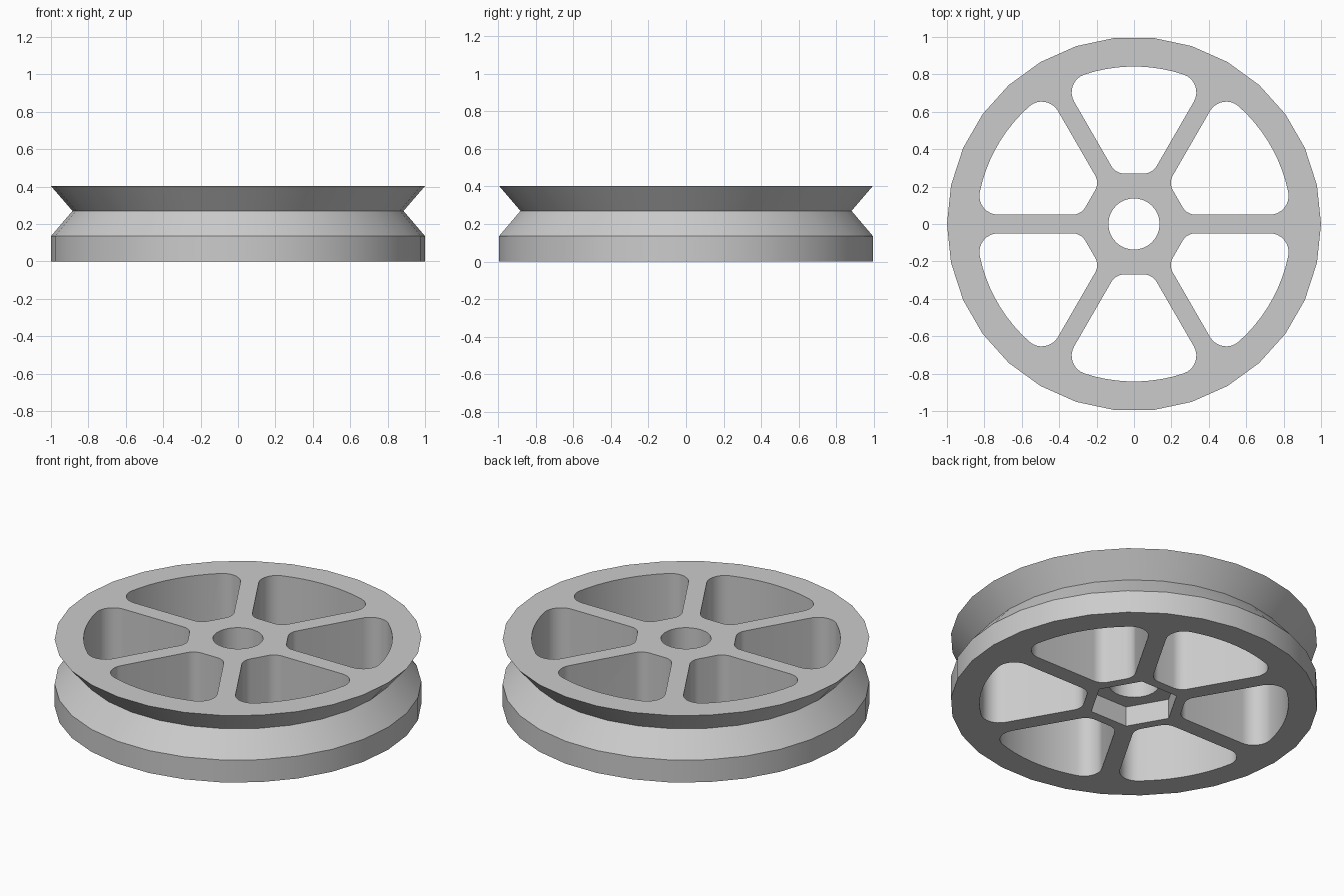
import bpy, bmesh, math
from math import sin, cos, pi, radians
from mathutils import Vector

cube = bpy.data.objects.get("Cube")
if cube:
    bpy.data.objects.remove(cube, do_unlink=True)

HEIGHT = 0.403
SIDES = 30

grey = bpy.data.materials.new("light_grey")
grey.use_nodes = True
colour = (0.6, 0.6, 0.6, 1)
grey.diffuse_color = colour
grey.node_tree.nodes["Principled BSDF"].inputs["Base Color"].default_value = colour


def make_object(name, bm):
    bmesh.ops.recalc_face_normals(bm, faces=bm.faces[:])
    mesh = bpy.data.meshes.new(name)
    bm.to_mesh(mesh)
    bm.free()
    mesh.materials.append(grey)
    obj = bpy.data.objects.new(name, mesh)
    bpy.context.collection.objects.link(obj)
    return obj


def stack(name, rings):
    """Solid made of matching outlines joined from bottom to top."""
    bm = bmesh.new()
    loops = [[bm.verts.new(p) for p in ring] for ring in rings]
    n = len(loops[0])
    for low, high in zip(loops, loops[1:]):
        for i in range(n):
            j = (i + 1) % n
            bm.faces.new((low[i], low[j], high[j], high[i]))
    bm.faces.new(loops[0][::-1])
    bm.faces.new(loops[-1])
    return make_object(name, bm)


def circle(radius, z, sides=SIDES):
    return [(radius * cos(2 * pi * i / sides), radius * sin(2 * pi * i / sides), z)
            for i in range(sides)]


def prism(name, outline, z0, z1):
    return stack(name, [[(p[0], p[1], z) for p in outline] for z in (z0, z1)])


def arc(cx, cy, radius, start, end, steps=8):
    return [Vector((cx + radius * cos(a), cy + radius * sin(a)))
            for a in (radians(start + (end - start) * i / steps) for i in range(steps + 1))]


def window_outline():
    """Rounded opening between two spokes, symmetric about +x."""
    inner, outer, half_spoke = 0.27, 0.842, 0.05
    r_in, r_out = 0.08, 0.1
    spoke_normal = 240
    # Inner corner: tangent to the hub flat and the spoke side
    cx = inner + r_in
    cy = (cx * sin(pi / 6) - half_spoke - r_in) / cos(pi / 6)
    lower = arc(cx, -cy, r_in, 180, spoke_normal)
    # Outer corner: tangent to the spoke side and the rim
    reach = outer - r_out
    angle = -pi / 6 + math.asin((half_spoke + r_out) / reach)
    lower += arc(reach * cos(angle), reach * sin(angle), r_out,
                 spoke_normal, 360 + math.degrees(angle))
    # Rim arc up to the middle, left open for the mirrored half
    lower += arc(0, 0, outer, math.degrees(angle), -2, 4)[1:]
    return lower + [Vector((p.x, -p.y)) for p in reversed(lower)]


# Grooved rim body
profile = [(1, 0), (1, 0.135), (0.885, 0.27), (1, HEIGHT)]
wheel = stack("pulley_wheel", [circle(r, z) for r, z in profile])

# Cutters: axle hole, hexagonal nut pocket, six windows
cutters = [prism("axle_hole_cutter", circle(0.137, 0), -0.1, HEIGHT + 0.1),
           prism("nut_pocket_cutter", circle(0.247, 0, 6), -0.1, 0.12)]
for k in range(6):
    cutter = prism("window_cutter", window_outline(), -0.1, HEIGHT + 0.1)
    cutter.rotation_euler.z = radians(30 + 60 * k)
    cutters.append(cutter)

bpy.context.view_layer.update()
bpy.ops.object.select_all(action='DESELECT')
bpy.context.view_layer.objects.active = wheel
wheel.select_set(True)
for cutter in cutters:
    cutter.hide_render = True
    mod = wheel.modifiers.new("cut", 'BOOLEAN')
    mod.operation = 'DIFFERENCE'
    mod.solver = 'EXACT'
    mod.object = cutter
    bpy.ops.object.modifier_apply(modifier=mod.name)
    bpy.data.objects.remove(cutter, do_unlink=True)

# Smooth curved walls, keep rims and corners crisp
bpy.ops.object.shade_smooth_by_angle(angle=radians(30))
